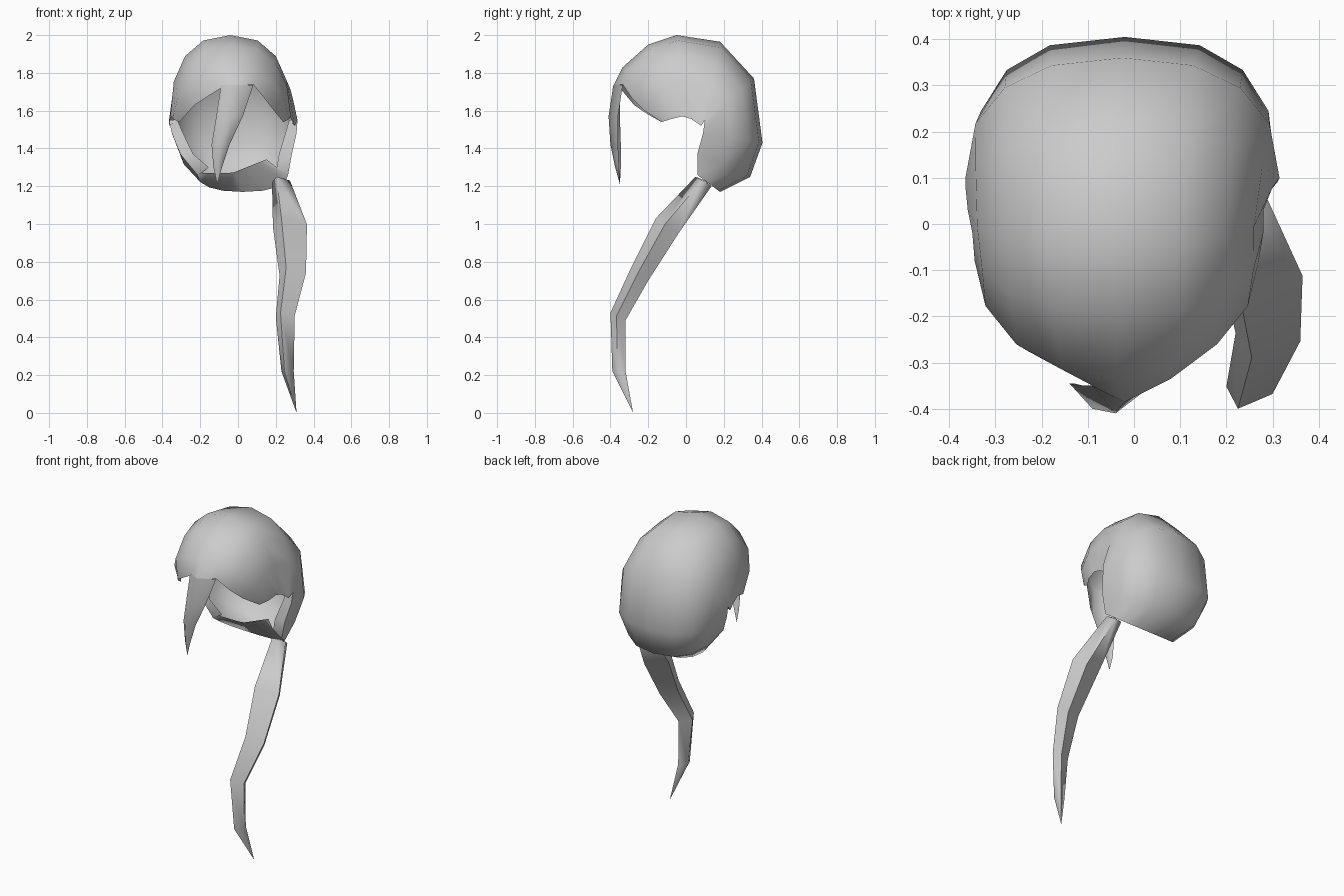
import bpy
import bmesh
from math import sin, cos, pi, radians
from mathutils import Vector

if "Cube" in bpy.data.objects:
    bpy.data.objects.remove(bpy.data.objects["Cube"])

grey = bpy.data.materials.new("plain grey")
grey.use_nodes = True
grey.diffuse_color = (0.6, 0.6, 0.6, 1)
grey.node_tree.nodes["Principled BSDF"].inputs["Base Color"].default_value = grey.diffuse_color


def loft(name, rings, closed, crease):
    """Skin a list of equally long point rings; repeated points collapse into tips."""
    bm = bmesh.new()
    rows = [[bm.verts.new(p) for p in ring] for ring in rings]
    count = len(rows[0])
    for low, high in zip(rows, rows[1:]):
        for i in range(count if closed else count - 1):
            j = (i + 1) % count
            bm.faces.new((low[i], low[j], high[j], high[i]))
    bmesh.ops.remove_doubles(bm, verts=bm.verts, dist=0.002)
    bmesh.ops.recalc_face_normals(bm, faces=bm.faces)

    # Make sure the outside faces outward
    middle = sum((v.co for v in bm.verts), Vector()) / len(bm.verts)
    outward = sum(f.normal.dot(f.calc_center_median() - middle) * f.calc_area()
                  for f in bm.faces)
    if outward < 0:
        bmesh.ops.reverse_faces(bm, faces=bm.faces)

    mesh = bpy.data.meshes.new(name)
    bm.to_mesh(mesh)
    bm.free()
    mesh.materials.append(grey)
    obj = bpy.data.objects.new(name, mesh)
    bpy.context.collection.objects.link(obj)
    bpy.ops.object.select_all(action="DESELECT")
    obj.select_set(True)
    bpy.context.view_layer.objects.active = obj
    bpy.ops.object.shade_smooth_by_angle(angle=radians(crease))


def power(value, exponent):
    return abs(value) ** exponent * (1 if value > 0 else -1)


def arch(rim, crest, right, left, p, lip=1, lift=0):
    """Rounded arch from one rim over the crest to the other, with inturned lips."""
    cx, w = (right + left) / 2, (left - right) / 2
    (ry, rz), (cy, cz) = rim, crest
    points = [(cx - w * lip, ry, rz + lift)]
    steps = 8
    for i in range(steps + 1):
        t = pi * (i / steps - 0.5)
        d = max(cos(t), 0) ** p if 0 < i < steps else 0
        points.append((cx + w * power(sin(t), p), ry + (cy - ry) * d, rz + (cz - rz) * d))
    points.append((cx + w * lip, ry, rz + lift))
    return points


# Hair cap: parted fringe edge, then arches fanned over the crown to the nape
fringe_right, fringe_left = (-0.31, -0.13, 1.54), (0.24, -0.13, 1.54)
fringe_edge = [
    fringe_right, fringe_right, (-0.27, -0.21, 1.585), (-0.23, -0.275, 1.63),
    (-0.09, -0.35, 1.72), (-0.02, -0.385, 1.73), (0.08, -0.335, 1.74),
    (0.14, -0.285, 1.665), (0.19, -0.22, 1.6), fringe_left, fringe_left,
]
cap_arches = [
    # rim (y, z), crest (y, z), right x, left x, roundness, lip, lip lift
    ((-0.08, 1.555), (-0.335, 1.83), -0.345, 0.27, 1),
    ((-0.02, 1.57), (-0.20, 1.95), -0.35, 0.28, 0.87),
    ((0.03, 1.555), (-0.05, 2.00), -0.36, 0.28, 0.83),
    ((0.08, 1.52), (0.18, 1.965), -0.365, 0.30, 0.87),
    ((0.10, 1.55), (0.36, 1.77), -0.365, 0.315, 0.83, 0.87),
    ((0.09, 1.48), (0.405, 1.43), -0.35, 0.31, 0.74, 0.82),
    ((0.06, 1.37), (0.34, 1.25), -0.305, 0.285, 0.82, 0.77),
    ((0.06, 1.26), (0.18, 1.17), -0.215, 0.265, 0.88, 0.75, 0.04),
]
# The nape edge rises towards the ponytail
nape_x = [-0.19 + 0.034 * i for i in range(len(fringe_edge))]
nape_edge = [(x, 0.09, 1.27 + max(0, x + 0.03) * 0.4) for x in nape_x]
loft("hair_cap", [fringe_edge] + [arch(*a) for a in cap_arches] + [nape_edge], False, 75)

# Fringe strand: tapered curved ribbon hanging from the parting
strand_sections = [
    # right (x, y), ridge (x, y), left (x, y), z
    ((-0.09, -0.35), (-0.02, -0.385), (0.08, -0.335), 1.735),
    ((-0.115, -0.35), (-0.04, -0.41), (0.025, -0.36), 1.57),
    ((-0.14, -0.345), (-0.09, -0.40), (-0.045, -0.36), 1.42),
    ((-0.13, -0.345), (-0.105, -0.375), (-0.085, -0.355), 1.30),
    ((-0.11, -0.35), (-0.11, -0.35), (-0.11, -0.35), 1.21),
]
loft("fringe_strand", [[(*point, z) for point in points] for *points, z in strand_sections],
     False, 120)

# Ponytail: turned box section curving forward and down to a point
tail_sections = [
    # right x, left x, front (y, z), back (y, z)
    (0.23, 0.23, (0.10, 1.23), (0.10, 1.23)),
    (0.18, 0.275, (0.05, 1.25), (0.135, 1.20)),
    (0.185, 0.365, (-0.16, 1.03), (-0.04, 0.95)),
    (0.22, 0.36, (-0.29, 0.77), (-0.20, 0.70)),
    (0.20, 0.30, (-0.40, 0.53), (-0.32, 0.49)),
    (0.23, 0.295, (-0.39, 0.22), (-0.32, 0.22)),
    (0.31, 0.31, (-0.28, 0), (-0.28, 0)),
]


def turned_box(r, l, front, back):
    """Four corners of a box section turned a little towards the left."""
    front, back = Vector(front), Vector(back)
    corners = [(0, 0.6), (0.25, 0), (1, 0.4), (0.75, 1)]
    return [(r + (l - r) * across, *front.lerp(back, depth)) for across, depth in corners]


loft("ponytail", [turned_box(*s) for s in tail_sections], True, 85)
